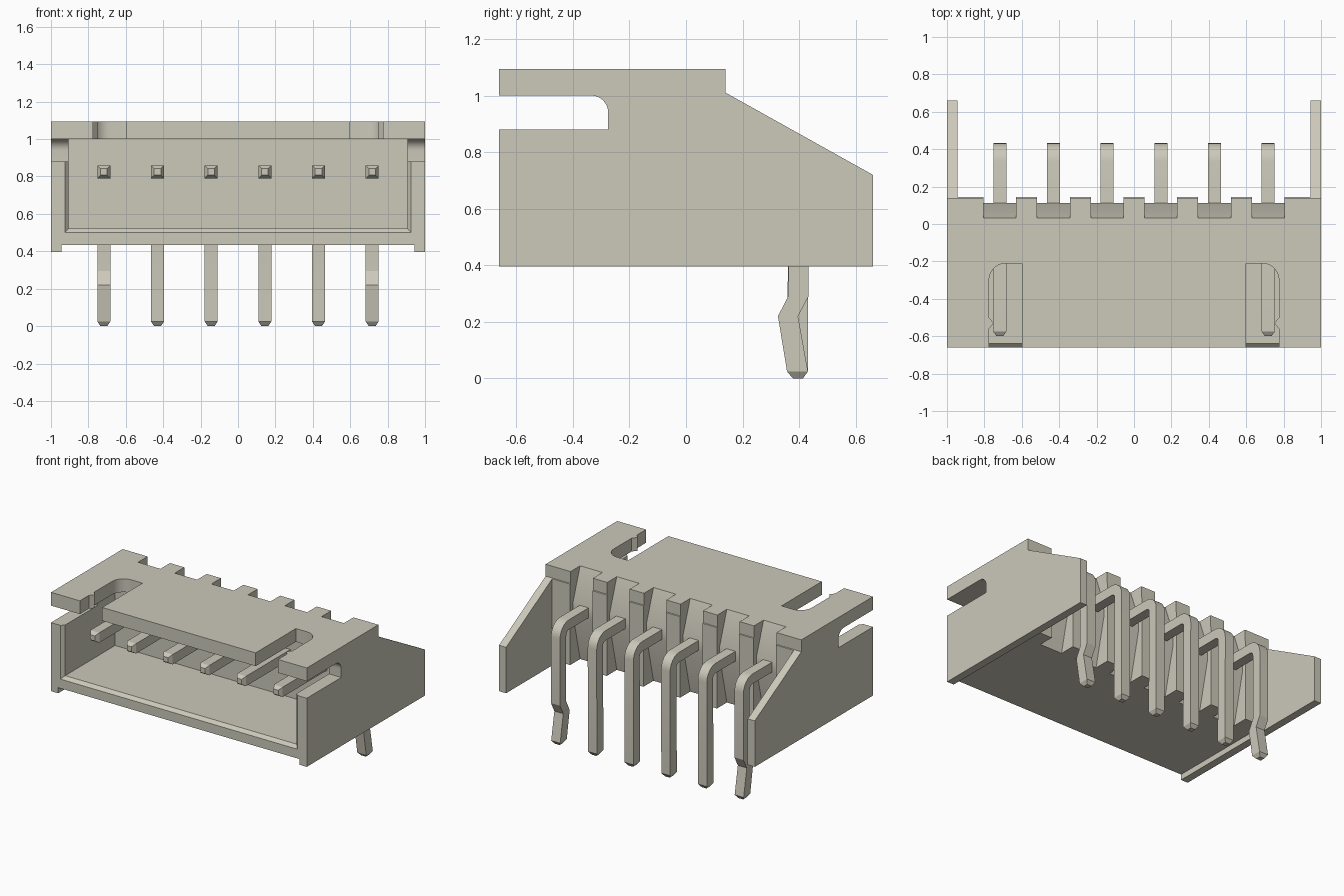
import bpy
import bmesh
import math

if "Cube" in bpy.data.objects:
    bpy.data.objects.remove(bpy.data.objects["Cube"], do_unlink=True)

COLOUR = (0.604, 0.584, 0.491, 1.0)
mat = bpy.data.materials.new("warm grey plastic")
mat.use_nodes = True
mat.diffuse_color = COLOUR
mat.node_tree.nodes["Principled BSDF"].inputs["Base Color"].default_value = COLOUR

PIN_X = [(i - 2.5) * 0.287 for i in range(6)]


def loft(name, rings):
    """Solid through a list of rings with equal point counts."""
    bm = bmesh.new()
    rows = [[bm.verts.new(p) for p in ring] for ring in rings]
    n = len(rows[0])
    for a, b in zip(rows, rows[1:]):
        for i in range(n):
            j = (i + 1) % n
            bm.faces.new((a[i], a[j], b[j], b[i]))
    bm.faces.new(rows[0])
    bm.faces.new(rows[-1])
    bmesh.ops.recalc_face_normals(bm, faces=bm.faces)
    mesh = bpy.data.meshes.new(name)
    bm.to_mesh(mesh)
    bm.free()
    mesh.materials.append(mat)
    obj = bpy.data.objects.new(name, mesh)
    bpy.context.collection.objects.link(obj)
    return obj


def side_prism(name, yz, x0, x1):
    return loft(name, [[(x, y, z) for y, z in yz] for x in (x0, x1)])


def top_prism(name, xy, z0, z1):
    return loft(name, [[(x, y, z) for x, y in xy] for z in (z0, z1)])


def rect(a0, b0, a1, b1):
    return [(a0, b0), (a1, b0), (a1, b1), (a0, b1)]


def arc(cx, cy, r, start, end, steps=8):
    angles = [math.radians(start + (end - start) * i / steps) for i in range(steps + 1)]
    return [(cx + r * math.cos(t), cy + r * math.sin(t)) for t in angles]


def cut(obj, cutter):
    cutter.hide_render = True
    mod = obj.modifiers.new("cut", 'BOOLEAN')
    mod.operation = 'DIFFERENCE'
    mod.solver = 'EXACT'
    mod.object = cutter
    bpy.context.view_layer.objects.active = obj
    bpy.ops.object.modifier_apply(modifier=mod.name)
    bpy.data.objects.remove(cutter, do_unlink=True)


def smooth(obj):
    bpy.ops.object.select_all(action='DESELECT')
    obj.select_set(True)
    bpy.context.view_layer.objects.active = obj
    bpy.ops.object.shade_smooth_by_angle(angle=math.radians(25))


# Housing: full side silhouette, then hollowed out
housing = side_prism("housing", [(-0.66, 0.395), (0.66, 0.395), (0.66, 0.72),
                                 (0.14, 1.01), (0.14, 1.094), (-0.66, 1.094)], -1, 1)

# Space between the rear arms and between the two bottom rails
cut(housing, side_prism("rear_and_bottom_cutter",
                        [(-1, 0.2), (1, 0.2), (1, 1.3), (0.145, 1.3), (0.145, 0.435), (-1, 0.435)],
                        -0.945, 0.945))


# Mating cavity with a chamfered mouth on the floor and sides
def mouth(y, w, z):
    return [(-w, y, z), (w, y, z), (w, y, 1.0), (-w, y, 1.0)]


cut(housing, loft("cavity_cutter", [mouth(-0.68, 0.945, 0.48), mouth(-0.638, 0.905, 0.522),
                                    mouth(-0.08, 0.905, 0.522)]))

# Slots through both side walls, rounded at the upper inner corner
cut(housing, side_prism("side_slot_cutter",
                        [(-0.8, 0.88), (-0.275, 0.88)] + arc(-0.335, 0.94, 0.06, 0, 90) + [(-0.8, 1.0)],
                        -1.2, 1.2))

# Roof slots with a rounded outer corner and a small latch bump
for s in (-1, 1):
    outline = [(0.6, -0.8), (0.6, -0.21)] + arc(0.685, -0.3, 0.09, 90, 0)
    outline += [(0.775, -0.5), (0.75, -0.53), (0.775, -0.56), (0.775, -0.8)]
    cut(housing, top_prism("roof_slot_cutter", [(s * x, y) for x, y in outline], 0.9, 1.3))

# Rear notches around each pin, swelling out at pin height
for px in PIN_X:
    cut(housing, side_prism("notch_cutter",
                            [(0.3, 1.3), (0.033, 1.3), (0.033, 1.094), (0.113, 0.865), (0.113, 0.785),
                             (0.033, 0.435), (0.033, 0.2), (0.3, 0.2)], px - 0.0875, px + 0.0875))
smooth(housing)

# Right-angle pins: pairs of outer and inner points with a half width
STRAIGHT = [((-0.6, 0.843), (-0.6, 0.807), 0.018), ((-0.575, 0.86), (-0.575, 0.79), 0.035)]
BEND = [(o, i, 0.035) for o, i in zip(arc(0.333, 0.76, 0.1, 90, 0, 6), arc(0.333, 0.76, 0.03, 90, 0, 6))]
KINK = [((0.433, 0.29), (0.363, 0.295), 0.035), ((0.396, 0.22), (0.325, 0.22), 0.035)]
FOOT = [((0.431, 0.025), (0.357, 0.025), 0.035), ((0.413, 0), (0.378, 0), 0.018)]

for k, px in enumerate(PIN_X):
    path = STRAIGHT + BEND + (KINK if k in (0, 5) else []) + FOOT
    rings = [[(px - w, *o), (px + w, *o), (px + w, *i), (px - w, *i)] for o, i, w in path]
    smooth(loft("pin_%d" % (k + 1), rings))
